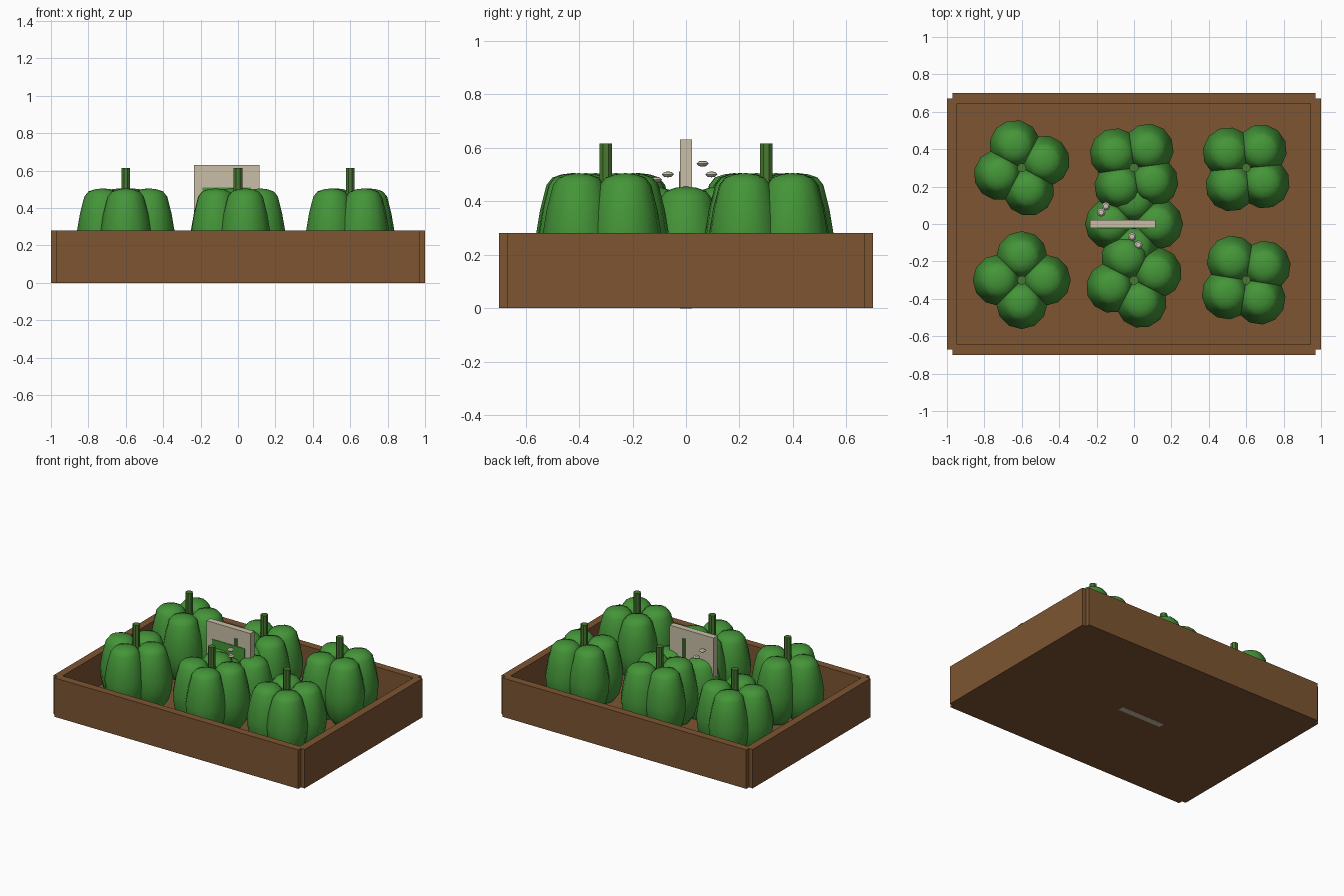
import bpy, bmesh, math
from mathutils import Matrix

if "Cube" in bpy.data.objects:
    bpy.data.objects.remove(bpy.data.objects["Cube"])


def material(name, rgb):
    m = bpy.data.materials.new(name)
    m.diffuse_color = (*rgb, 1)
    m.use_nodes = True
    m.node_tree.nodes["Principled BSDF"].inputs["Base Color"].default_value = m.diffuse_color
    return m


WOOD = material("brown wood", (0.205, 0.091, 0.032))
GREEN = material("pepper green", (0.058, 0.30, 0.040))
STALK = material("stalk green", (0.065, 0.19, 0.030))
CARD = material("beige card", (0.58, 0.52, 0.38))
SEED = material("pale seed", (0.62, 0.55, 0.45))


def finish(name, bm, mat, smooth=False):
    me = bpy.data.meshes.new(name)
    bmesh.ops.recalc_face_normals(bm, faces=bm.faces)
    bm.to_mesh(me)
    bm.free()
    me.materials.append(mat)
    ob = bpy.data.objects.new(name, me)
    bpy.context.collection.objects.link(ob)
    if smooth:
        bpy.ops.object.select_all(action='DESELECT')
        ob.select_set(True)
        bpy.context.view_layer.objects.active = ob
        bpy.ops.object.shade_smooth_by_angle(angle=math.radians(35))
    return ob


def box(name, lo, hi, mat):
    bm = bmesh.new()
    size = [b - a for a, b in zip(lo, hi)]
    mid = [(a + b) / 2 for a, b in zip(lo, hi)]
    bmesh.ops.create_cube(bm, size=1,
                          matrix=Matrix.Translation(mid) @ Matrix.Diagonal((*size, 1)))
    return finish(name, bm, mat)


def lathe(bm, profile, cx, cy, cz, turn, sides=12):
    """Revolve (radius, z) pairs around a vertical axis; ends have radius 0."""
    rings = []
    for r, z in profile:
        if r == 0:
            rings.append([bm.verts.new((cx, cy, cz + z))] * sides)
        else:
            rings.append([bm.verts.new((cx + r * math.cos(turn + math.tau * i / sides),
                                        cy + r * math.sin(turn + math.tau * i / sides),
                                        cz + z)) for i in range(sides)])
    for a, b in zip(rings, rings[1:]):
        for i in range(sides):
            j = (i + 1) % sides
            bm.faces.new(list(dict.fromkeys((a[i], a[j], b[j], b[i]))))


# Open crate: floor and four walls that leave notched corners
box("crate_floor", (-0.97, -0.67, 0), (0.97, 0.67, 0.05), WOOD)
for s, side in ((-1, "front"), (1, "back")):
    y = sorted((s * 0.645, s * 0.70))
    box(f"crate_wall_{side}", (-0.97, y[0], 0), (0.97, y[1], 0.28), WOOD)
for s, side in ((-1, "left"), (1, "right")):
    x = sorted((s * 0.945, s * 1.0))
    box(f"crate_wall_{side}", (x[0], -0.67, 0), (x[1], 0.67, 0.28), WOOD)

# Peppers: four overlapping lobes and an eight-sided stalk
LOBE = [(0, 0.05), (0.075, 0.06), (0.11, 0.11), (0.13, 0.19), (0.137, 0.27),
        (0.120, 0.37), (0.097, 0.46), (0.075, 0.488), (0.04, 0.50), (0, 0.505)]
STEM = [(0, 0.40), (0.025, 0.40), (0.025, 0.615), (0, 0.615)]
PEPPERS = [(-0.6, -0.3, 0, 0), (0, -0.3, 0, 18), (0.6, -0.3, 0, 36),
           (-0.6, 0.3, 0, 17), (0, 0.3, 0, 53), (0.6, 0.3, 0, 50),
           (0, 0, -0.05, 0)]
for n, (px, py, pz, deg) in enumerate(PEPPERS, 1):
    bm = bmesh.new()
    for k in range(4):
        a = math.radians(deg + 90 * k)
        lathe(bm, LOBE, px + 0.125 * math.cos(a), py + 0.125 * math.sin(a), pz, a)
    finish(f"pepper_{n}", bm, GREEN, True)
    bm = bmesh.new()
    lathe(bm, STEM, px, py, pz, math.radians(22.5), 8)
    finish(f"pepper_stalk_{n}", bm, STALK, True)

# Upright price card with a green panel on the front
box("card", (-0.235, -0.022, -0.001), (0.115, 0.022, 0.63), CARD)
box("card_panel", (-0.19, -0.026, 0.30), (0.07, -0.021, 0.51), GREEN)

# Loose flat seeds beside the card
PIP = [(0, -0.011), (0.014, -0.009), (0.023, 0), (0.014, 0.009), (0, 0.011)]
for n, (x, y, z) in enumerate([(-0.01, -0.068, 0.50), (0.023, -0.112, 0.48),
                               (-0.175, 0.062, 0.54), (-0.15, 0.095, 0.50)], 1):
    bm = bmesh.new()
    lathe(bm, PIP, x, y, z, 0, 8)
    finish(f"seed_{n}", bm, SEED)
